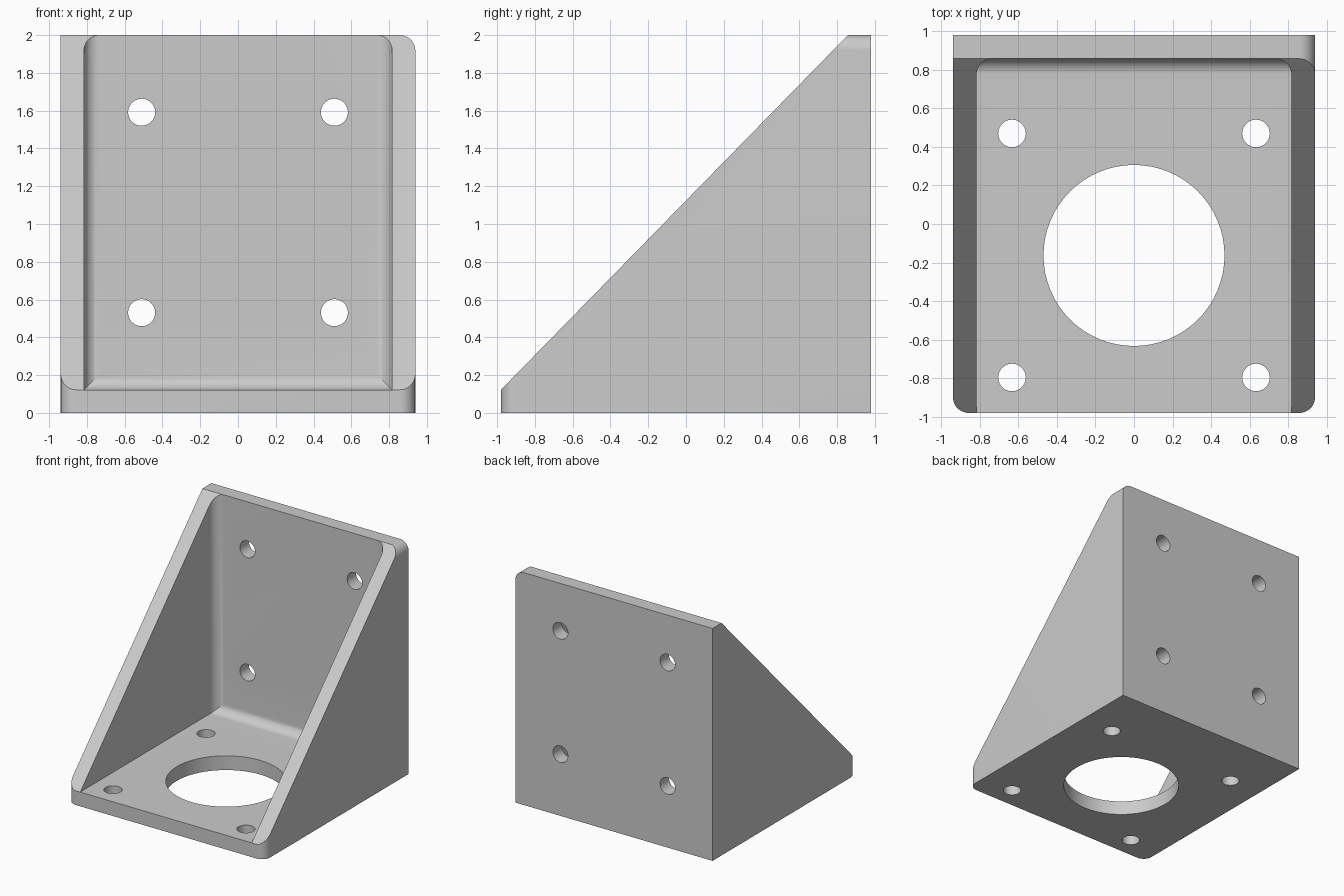
import bpy, bmesh, math
from mathutils import Matrix, Vector

S = 2 / 49                                   # design unit (mm) to scene unit
W, D, H, T, R = 23, 24, 49, 3, 2             # half width, half depth, height, wall, fillet

cube = bpy.data.objects.get("Cube")
if cube:
    bpy.data.objects.remove(cube, do_unlink=True)

grey = bpy.data.materials.new("plain grey")
grey.use_nodes = True
colour = (0.6, 0.6, 0.6, 1)
grey.diffuse_color = colour
grey.node_tree.nodes["Principled BSDF"].inputs["Base Color"].default_value = colour


def prism(name, profile, x0, x1, rounded=None):
    """Extrude a (y, z) profile along x and round the edges chosen by midpoint."""
    bm = bmesh.new()
    face = bm.faces.new([bm.verts.new((x0, y, z)) for y, z in profile])
    ext = bmesh.ops.extrude_face_region(bm, geom=[face])
    moved = [v for v in ext["geom"] if isinstance(v, bmesh.types.BMVert)]
    bmesh.ops.translate(bm, verts=moved, vec=(x1 - x0, 0, 0))
    bmesh.ops.recalc_face_normals(bm, faces=bm.faces)
    if rounded:
        edges = [e for e in bm.edges if rounded((e.verts[0].co + e.verts[1].co) / 2)]
        bmesh.ops.bevel(bm, geom=edges, offset=R, offset_type='OFFSET',
                        segments=12, profile=0.5, affect='EDGES')
    return to_object(name, bm)


def cylinder(name, centre, radius, axis):
    bm = bmesh.new()
    turn = Matrix.Rotation(math.pi / 2, 4, 'X') if axis == 'Y' else Matrix()
    bmesh.ops.create_cone(bm, cap_ends=True, segments=64, radius1=radius, radius2=radius,
                          depth=4 * T, matrix=Matrix.Translation(Vector(centre)) @ turn)
    return to_object(name, bm)


def to_object(name, bm):
    bmesh.ops.scale(bm, verts=bm.verts, vec=(S, S, S))
    mesh = bpy.data.meshes.new(name)
    bm.to_mesh(mesh)
    bm.free()
    mesh.materials.append(grey)
    obj = bpy.data.objects.new(name, mesh)
    bpy.context.collection.objects.link(obj)
    return obj


def combine(obj, tool, operation):
    """Apply a boolean and discard the tool."""
    mod = obj.modifiers.new("cut", 'BOOLEAN')
    mod.operation, mod.object, mod.solver = operation, tool, 'EXACT'
    bpy.context.view_layer.objects.active = obj
    bpy.ops.object.modifier_apply(modifier=mod.name)
    bpy.data.objects.remove(tool, do_unlink=True)


# Wedge body: both front corners and one top corner are rounded
def outer_edges(m):
    front = abs(m.y + D) < 0.01 and abs(m.x) > W - 0.01 and 0 < m.z < T
    top = abs(m.z - H) < 0.01 and m.x > W - 0.01 and m.y > D - T
    return front or top


bracket = prism("motor_bracket", [(-D, 0), (D, 0), (D, H), (D - T, H), (-D, T)],
                -W, W, outer_edges)

# Hollow between the side walls, filleted where it meets the back plate
back = D - T
inside = W - T
hollow = prism("hollow", [(-40, T), (back, T), (back, 70), (-40, 70)], -30, 30,
               lambda m: abs(m.y - back) < 0.01 and abs(m.z - T) < 0.01)
sides = prism("hollow_sides", [(-50, -10), (back, -10), (back, 80), (-50, 80)],
              -inside, inside,
              lambda m: abs(m.y - back) < 0.01 and abs(m.x) > inside - 0.01)
combine(hollow, sides, 'INTERSECT')
combine(bracket, hollow, 'DIFFERENCE')

# Large opening and screw holes in the base, screw holes in the back plate
base_y = -4
combine(bracket, cylinder("opening", (0, base_y, T / 2), 11.5, 'Z'), 'DIFFERENCE')
for sx in (-1, 1):
    for sy in (-1, 1):
        combine(bracket, cylinder("base_hole", (sx * 15.5, base_y + sy * 15.5, T / 2),
                                  1.75, 'Z'), 'DIFFERENCE')
        combine(bracket, cylinder("back_hole", (sx * 12.5, D - T / 2, 26 + sy * 13),
                                  1.75, 'Y'), 'DIFFERENCE')

# Smooth fillets and holes, crisp edges
bpy.ops.object.select_all(action='DESELECT')
bracket.select_set(True)
bpy.context.view_layer.objects.active = bracket
bpy.ops.object.shade_smooth_by_angle(angle=math.radians(25))
